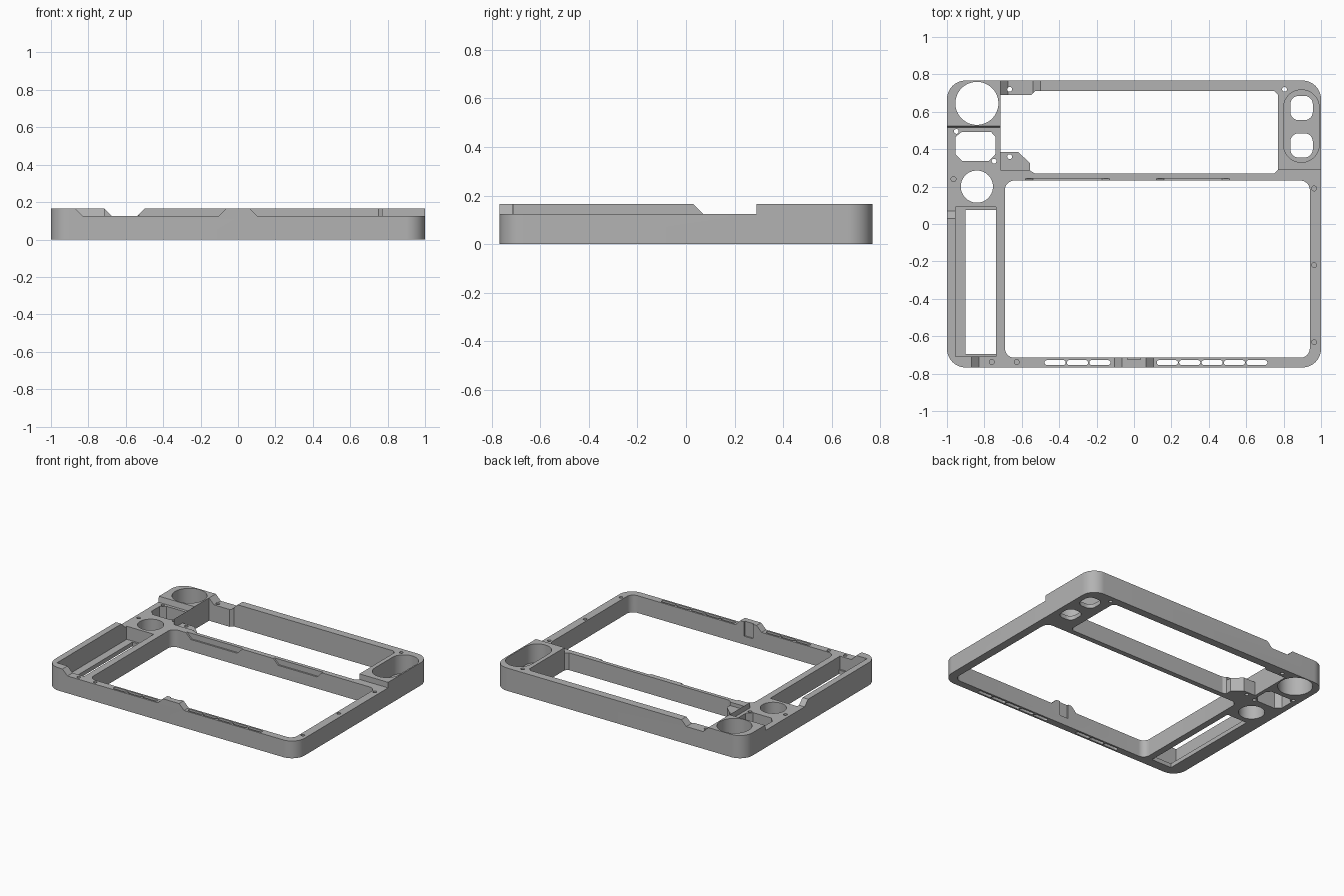
import bpy, bmesh, math
from mathutils import Vector

if "Cube" in bpy.data.objects:
    bpy.data.objects.remove(bpy.data.objects["Cube"], do_unlink=True)

TOP, LOW = 0.165, 0.125

grey = bpy.data.materials.new("plain grey")
grey.use_nodes = True
COLOR = (0.45, 0.45, 0.45, 1)
grey.diffuse_color = COLOR
grey.node_tree.nodes["Principled BSDF"].inputs["Base Color"].default_value = COLOR


def prism(name, pts, lo, hi, axis="z"):
    """Extrude a 2D outline along one axis."""
    place = {"x": lambda a, b, d: (d, a, b),
             "y": lambda a, b, d: (a, d, b),
             "z": lambda a, b, d: (a, b, d)}[axis]
    bm = bmesh.new()
    face = bm.faces.new([bm.verts.new(place(a, b, lo)) for a, b in pts])
    ext = bmesh.ops.extrude_face_region(bm, geom=[face])
    moved = [g for g in ext["geom"] if isinstance(g, bmesh.types.BMVert)]
    bmesh.ops.translate(bm, verts=moved, vec=Vector(place(0, 0, hi - lo)))
    bmesh.ops.recalc_face_normals(bm, faces=bm.faces)
    mesh = bpy.data.meshes.new(name)
    bm.to_mesh(mesh)
    bm.free()
    mesh.materials.append(grey)
    obj = bpy.data.objects.new(name, mesh)
    bpy.context.collection.objects.link(obj)
    return obj


def rounded(x0, x1, y0, y1, r, n=10):
    pts = []
    centres = [(x1 - r, y1 - r), (x0 + r, y1 - r), (x0 + r, y0 + r), (x1 - r, y0 + r)]
    for q, (cx, cy) in enumerate(centres):
        for i in range(n + 1):
            a = math.pi / 2 * (q + i / n)
            pts.append((cx + r * math.cos(a), cy + r * math.sin(a)))
    return pts


def circle(cx, cy, r, n=40):
    return [(cx + r * math.cos(2 * math.pi * i / n), cy + r * math.sin(2 * math.pi * i / n))
            for i in range(n)]


def rect(x0, x1, y0, y1):
    return [(x0, y0), (x1, y0), (x1, y1), (x0, y1)]


def dip(a, b, slope_a=0.04, slope_b=0.04, lo=LOW, hi=TOP):
    """Sloped notch that is open at the top."""
    up = 0.02
    ka, kb = slope_a * up / (hi - lo), slope_b * up / (hi - lo)
    return [(a - ka, hi + up), (a + slope_a, lo), (b - slope_b, lo), (b + kb, hi + up)]


# Main body
frame = prism("frame", rounded(-1, 1, -0.767, 0.767, 0.1, 14), 0, TOP)
cutters = []


def cut(pts, lo=-0.05, hi=0.25, axis="z"):
    cutters.append(prism("cutter", pts, lo, hi, axis))


# Large front opening and rear opening with its two tabs
cut(rounded(-0.69, 0.94, -0.715, 0.232, 0.05))
cut([(-0.715, 0.385), (-0.62, 0.385), (-0.555, 0.325), (-0.555, 0.285), (-0.53, 0.27),
     (0.75, 0.27), (0.77, 0.29), (0.77, 0.69), (0.75, 0.71), (-0.53, 0.71),
     (-0.55, 0.69), (-0.715, 0.69)])

# Lowered rims with sloped ends
cut(dip(-0.87, -0.065), -0.9, -0.7, "y")
cut(dip(0.065, 1.2), -0.9, -0.7, "y")
cut(rect(0.9, 1.1, -0.8, 0.29), LOW, 0.25)
cut(dip(0.03, 0.523, 0.04, 0.008), -1.1, -0.715, "x")
cut(rect(-0.745, 0.95, -0.705, 0.29), LOW, 0.25)
cut(dip(-0.715, -0.5), 0.6, 0.9, "y")
cut(rect(-0.715, -0.5, 0.29, 0.42), 0.1, 0.25)

# Long left pocket with a stepped opening
cut(rect(-0.955, -0.738, -0.708, 0.09), 0.03)
cut(rect(-0.9, -0.738, -0.695, 0.075))

# Round holes and chamfered window in the left side
cut(circle(-0.84, 0.645, 0.115, 64))
cut(circle(-0.84, 0.2, 0.086, 56))
cut([(-0.955, 0.375), (-0.92, 0.338), (-0.775, 0.338), (-0.74, 0.375), (-0.74, 0.465),
     (-0.765, 0.493), (-0.92, 0.493), (-0.955, 0.465)])

# Rear left-hand pocket with two holes
cut(rounded(0.8, 0.99, 0.33, 0.717, 0.094, 12), 0.03)
for y in (0.42, 0.62):
    cut(rounded(0.836, 0.956, y - 0.065, y + 0.065, 0.045))

# Vent slots in the front rim
for start, count in ((-0.478, 3), (0.122, 5)):
    for i in range(count):
        x = start + i * 0.1195
        cut(rounded(x, x + 0.113, -0.754, -0.728, 0.0125, 5))

# Shallow recesses along the cross bar, and the notch in the front bump
for a, b in ((-0.58, -0.13), (0.12, 0.51)):
    cut(dip(a, b, lo=0.085, hi=LOW), 0.2, 0.244, "y")
cut(rect(-0.035, 0.035, -0.725, -0.7), 0.06)

# Screw holes, through and blind
for x, y in ((-0.95, 0.495), (-0.748, 0.336), (-0.665, 0.36), (-0.665, 0.72), (0.805, 0.72)):
    cut(circle(x, y, 0.013, 16))
for x, y in ((0.963, 0.19), (0.963, -0.22), (0.963, -0.632), (-0.76, -0.738),
             (-0.627, -0.738), (-0.965, 0.24)):
    cut(circle(x, y, 0.013, 16), 0.06)

# Apply all cuts, then remove the helpers
for c in cutters:
    c.hide_render = True
    mod = frame.modifiers.new("cut", "BOOLEAN")
    mod.operation, mod.solver, mod.object = "DIFFERENCE", "EXACT", c
bpy.context.view_layer.update()
deps = bpy.context.evaluated_depsgraph_get()
result = bpy.data.meshes.new_from_object(frame.evaluated_get(deps))
frame.modifiers.clear()
frame.data = result
for c in cutters:
    bpy.data.objects.remove(c, do_unlink=True)

for o in bpy.context.selected_objects:
    o.select_set(False)
frame.select_set(True)
bpy.context.view_layer.objects.active = frame
bpy.ops.object.shade_smooth_by_angle(angle=math.radians(30))
